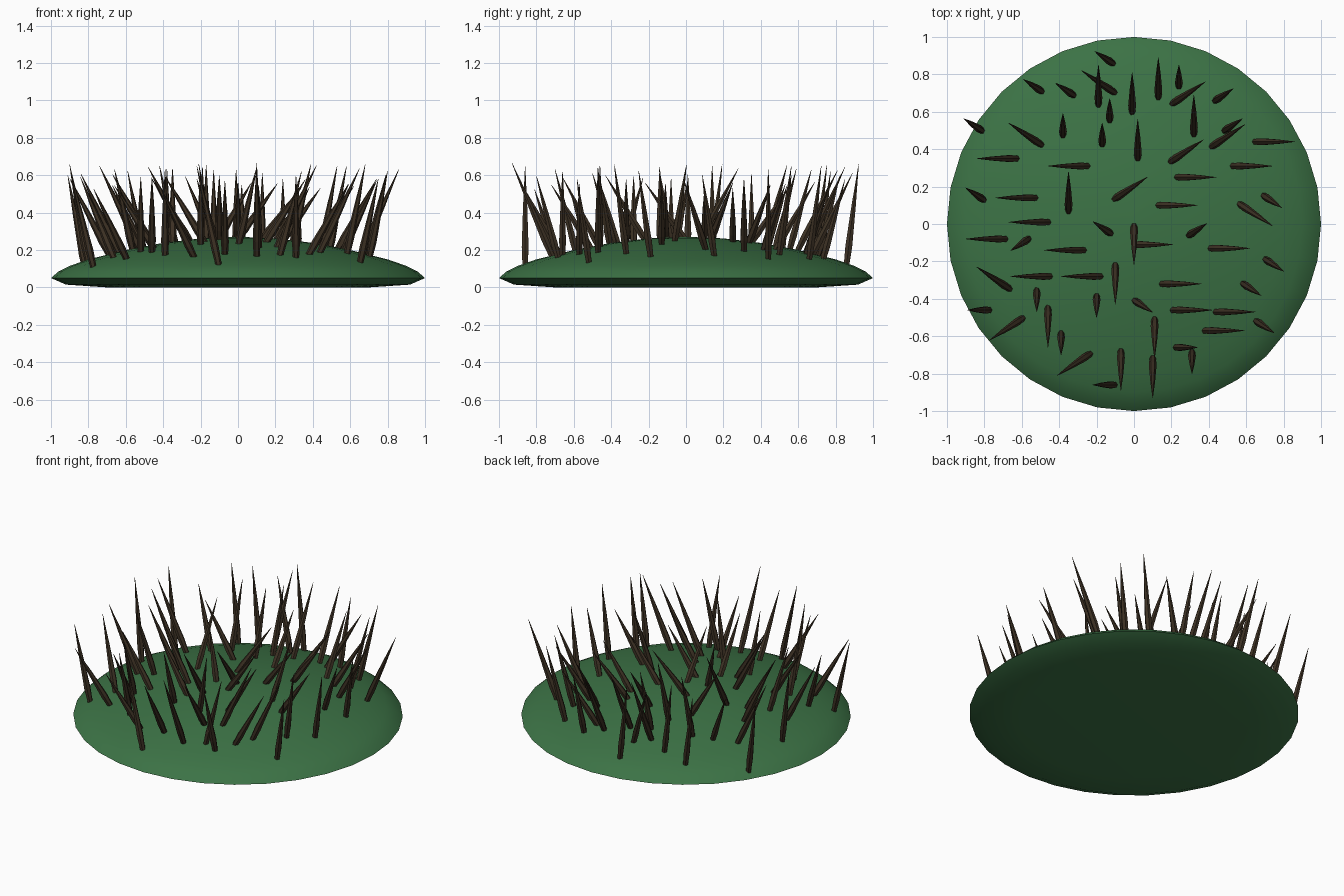
import bpy, bmesh, math, random
from mathutils import Vector

if "Cube" in bpy.data.objects:
    bpy.data.objects.remove(bpy.data.objects["Cube"])

random.seed(4)


def finish(bm, name, color, smooth=None):
    bmesh.ops.recalc_face_normals(bm, faces=bm.faces)
    mesh = bpy.data.meshes.new(name)
    bm.to_mesh(mesh)
    bm.free()
    obj = bpy.data.objects.new(name, mesh)
    bpy.context.collection.objects.link(obj)
    mat = bpy.data.materials.new(name + "_material")
    mat.diffuse_color = (*color, 1)
    mat.use_nodes = True
    mat.node_tree.nodes["Principled BSDF"].inputs["Base Color"].default_value = mat.diffuse_color
    mesh.materials.append(mat)
    if smooth:
        bpy.context.view_layer.objects.active = obj
        obj.select_set(True)
        bpy.ops.object.shade_smooth_by_angle(angle=math.radians(smooth))
        obj.select_set(False)
    return obj


def tube(bm, rings, sides):
    """Loft closed rings of (centre, radius), capping both ends."""
    loops = []
    axis = (rings[-1][0] - rings[0][0]).normalized()
    u = axis.cross(Vector((0, 1, 0))).normalized()
    v = axis.cross(u)
    for c, r in rings:
        loops.append([bm.verts.new(c + r * (math.cos(t) * u + math.sin(t) * v))
                      for t in (2 * math.pi * k / sides for k in range(sides))])
    for a, b in zip(loops, loops[1:]):
        for k in range(sides):
            j = (k + 1) % sides
            bm.faces.new((a[k], a[j], b[j], b[k]))
    bm.faces.new(loops[0])
    bm.faces.new(loops[-1])


# Mound: a shallow dome with a thin rim, lathed from (radius, height)
PROFILE = [(0.7, 0), (0.92, 0.015), (1, 0.05), (0.96, 0.085), (0.9, 0.115), (0.8, 0.15),
           (0.6, 0.2), (0.4, 0.238), (0.2, 0.262), (0.02, 0.27)]
bm = bmesh.new()
tube(bm, [(Vector((0, 0, z)), r) for r, z in PROFILE], 32)
finish(bm, "mound", (0.045, 0.17, 0.06), 50)


def dome_z(r):
    top = PROFILE[:1:-1]
    for (r0, z0), (r1, z1) in zip(top, top[1:]):
        if r <= r1:
            return z0 + (z1 - z0) * max(0, r - r0) / (r1 - r0)
    return 0.05


# Spike midpoints in plan: one row per lean direction, every 45 degrees from +x,
# each split into strongly and slightly leaning spikes
SPIKES = [
    ([(.10, -.11), (.23, .10), (.25, -.32), (.51, -.13), (.33, .25), (.63, .31), (.31, -.46),
      (.54, -.47), (.75, .44), (.48, -.57)], [(.28, -.66)]),
    ([(-.02, .19), (.28, .39), (.29, .70), (.5, .47)], [(.34, -.03), (.48, .69), (.53, .53)]),
    ([(-.35, .17), (.02, .45), (.32, .58), (.13, .78), (-.01, .70), (-.19, .74)],
     [(-.17, .48), (.24, .79), (-.13, .61), (-.38, .53)]),
    ([(-.19, .76), (-.58, .48), (-.75, -.29)],
     [(-.17, -.02), (-.16, .89), (-.37, .72), (-.54, .74), (-.86, .53), (-.85, .16)]),
    ([(-.56, .01), (-.63, .14), (-.37, -.14), (-.28, -.28), (-.35, .31), (-.73, .35),
      (-.79, -.08), (-.55, -.28)], [(-.83, -.46), (-.16, -.86)]),
    ([(-.68, -.56), (-.32, -.75)], [(-.61, -.11)]),
    ([(0, -.11), (-.10, -.32), (-.46, -.55), (-.07, -.78), (.10, -.82), (.11, -.61)],
     [(-.20, -.44), (-.52, -.41), (-.39, -.64), (.31, -.74)]),
    ([(.65, .05)], [(.05, -.44), (.74, .12), (.75, -.22), (.63, -.35), (.70, -.55)]),
]

# Spikes: slim six-sided thorns, widest just above the foot
bm = bmesh.new()
for i, groups in enumerate(SPIKES):
    angle = i * math.pi / 4
    if i % 2:  # diagonal thorns lean closer to the x axis
        angle -= math.copysign(0.2, math.sin(angle) * math.cos(angle))
    for points, lean, low in zip(groups, (0.22, 0.12), (0.52, 0.57)):
        half = Vector((math.cos(angle), math.sin(angle), 0)) * lean / 2
        for x, y in points:
            foot, tip = Vector((x, y, 0)) - half, Vector((x, y, 0)) + half
            foot.z = dome_z(foot.length) - 0.02
            tip.z = random.uniform(low, 0.665)
            tube(bm, [(foot.lerp(tip, t), r) for t, r in
                      ((0, 0.016), (0.2, 0.021), (0.6, 0.013), (1, 0.001))], 6)
finish(bm, "spikes", (0.045, 0.03, 0.017))
